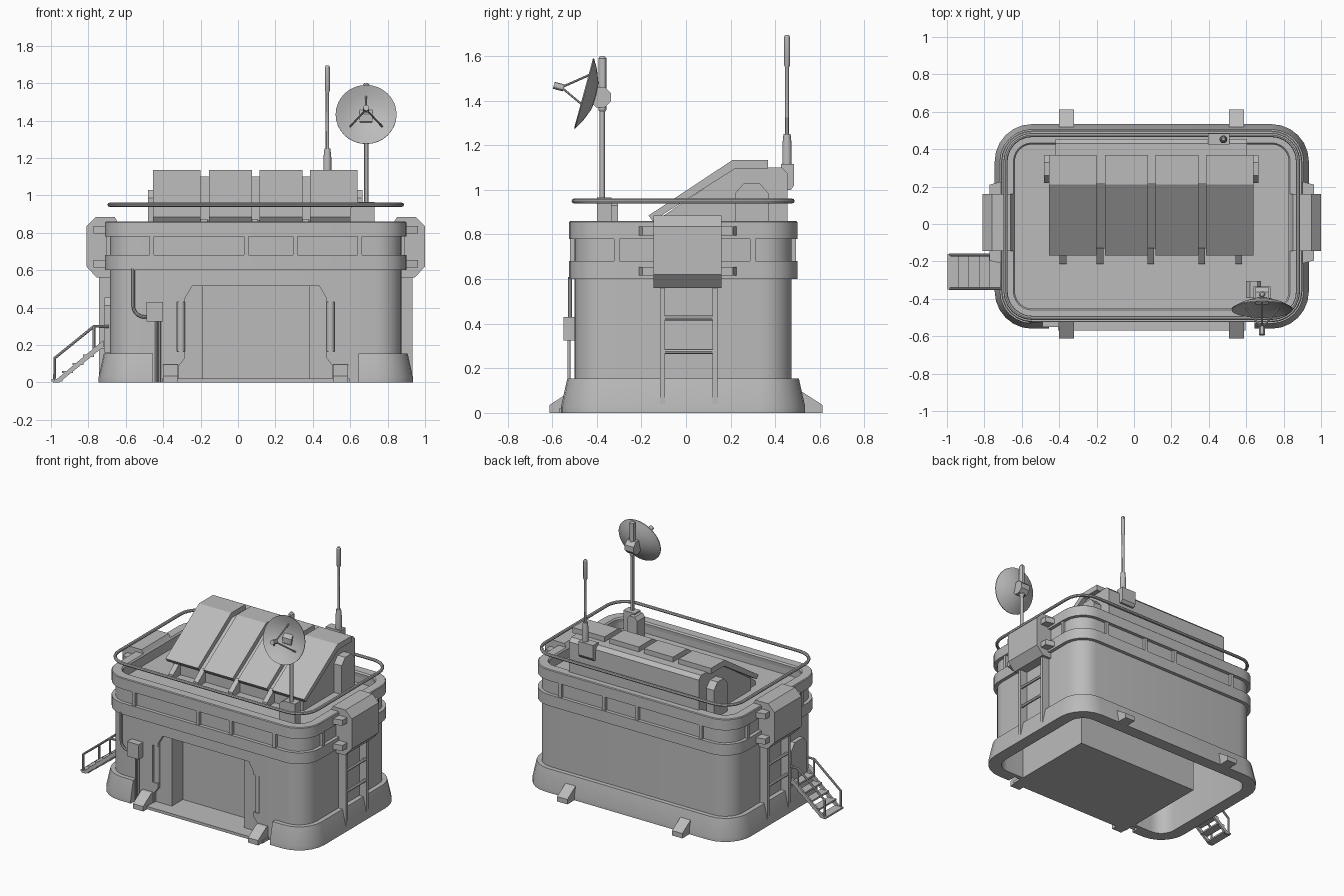
import bpy, bmesh, math
from mathutils import Vector, Matrix

old = bpy.data.objects.get("Cube")
if old:
    bpy.data.objects.remove(old, do_unlink=True)

CX, CY = 0.095, -0.013          # centre of the building
grey = bpy.data.materials.new("plain_grey")
grey.use_nodes = True
grey.diffuse_color = (0.5, 0.5, 0.5, 1)
grey.node_tree.nodes["Principled BSDF"].inputs["Base Color"].default_value = (0.5, 0.5, 0.5, 1)
parts = []


def finish(name, bm):
    bmesh.ops.remove_doubles(bm, verts=bm.verts, dist=1e-5)
    bmesh.ops.recalc_face_normals(bm, faces=bm.faces)
    me = bpy.data.meshes.new(name)
    bm.to_mesh(me)
    bm.free()
    ob = bpy.data.objects.new(name, me)
    bpy.context.collection.objects.link(ob)
    me.materials.append(grey)
    parts.append(ob)
    return ob


def prism(name, pts, axis, lo, hi):
    """Extrude a flat outline along one axis."""
    place = {"x": lambda a, b, t: (t, a, b),
             "y": lambda a, b, t: (a, t, b),
             "z": lambda a, b, t: (a, b, t)}[axis]
    bm = bmesh.new()
    ends = [[bm.verts.new(place(a, b, t)) for a, b in pts] for t in (lo, hi)]
    bm.faces.new(ends[0])
    bm.faces.new(ends[1])
    for i in range(len(pts)):
        j = (i + 1) % len(pts)
        bm.faces.new((ends[0][i], ends[0][j], ends[1][j], ends[1][i]))
    return finish(name, bm)


def box(name, x0, x1, y0, y1, z0, z1):
    return prism(name, [(x0, y0), (x1, y0), (x1, y1), (x0, y1)], "z", z0, z1)


def outline(r, seg=6):
    """Rounded rectangle whose corner centres stay fixed while r grows."""
    pts = []
    for k, (sx, sy) in enumerate([(1, 1), (-1, 1), (-1, -1), (1, -1)]):
        for i in range(seg + 1):
            a = math.pi / 2 * (k + i / seg)
            pts.append((CX + sx * 0.64 + r * math.cos(a), CY + sy * 0.347 + r * math.sin(a)))
    return pts


def loft(name, rings, closed):
    """Join rounded rectangles (r, z); closed makes a ring, else the ends are capped."""
    bm = bmesh.new()
    loops = [[bm.verts.new((x, y, z)) for x, y in outline(r)] for r, z in rings]
    pairs = list(zip(loops, loops[1:]))
    if closed:
        pairs.append((loops[-1], loops[0]))
    else:
        bm.faces.new(loops[0])
        bm.faces.new(loops[-1])
    n = len(loops[0])
    for a, b in pairs:
        for i in range(n):
            bm.faces.new((a[i], a[(i + 1) % n], b[(i + 1) % n], b[i]))
    return finish(name, bm)


def lathe(name, profile, at, direction=(0, 0, 1), steps=24):
    """Spin a (radius, height) profile around a direction."""
    bm = bmesh.new()
    vs = [bm.verts.new((r, 0, h)) for r, h in profile]
    es = [bm.edges.new(p) for p in zip(vs, vs[1:])]
    bmesh.ops.spin(bm, geom=vs + es, cent=(0, 0, 0), axis=(0, 0, 1),
                   angle=2 * math.pi, steps=steps)
    rot = Vector(direction).to_track_quat("Z", "Y").to_matrix().to_4x4()
    bm.transform(Matrix.Translation(at) @ rot)
    return finish(name, bm)


def rod(name, p, q, r, steps=12):
    d = Vector(q) - Vector(p)
    return lathe(name, [(0, 0), (r, 0), (r, d.length), (0, d.length)], p, d, steps)


def tube(name, pts, r, cyclic=False):
    cu = bpy.data.curves.new(name, "CURVE")
    cu.dimensions = "3D"
    cu.bevel_depth = r
    cu.bevel_resolution = 2
    cu.use_fill_caps = True
    sp = cu.splines.new("POLY")
    sp.points.add(len(pts) - 1)
    for p, co in zip(sp.points, pts):
        p.co = (*co, 1)
    sp.use_cyclic_u = cyclic
    ob = bpy.data.objects.new(name, cu)
    bpy.context.collection.objects.link(ob)
    bpy.ops.object.select_all(action="DESELECT")
    ob.select_set(True)
    bpy.context.view_layer.objects.active = ob
    bpy.ops.object.convert(target="MESH")
    ob = bpy.context.view_layer.objects.active
    ob.data.materials.clear()
    ob.data.materials.append(grey)
    parts.append(ob)


def cut(ob, cutter):
    mod = ob.modifiers.new("cut", "BOOLEAN")
    mod.operation = "DIFFERENCE"
    mod.solver = "EXACT"
    mod.object = cutter
    bpy.context.view_layer.objects.active = ob
    bpy.ops.object.modifier_apply(modifier=mod.name)
    parts.remove(cutter)
    bpy.data.objects.remove(cutter, do_unlink=True)


# Hollow body with parapet and roof deck, open underneath
body = loft("body", [(0.11, 0.74), (0.11, 0), (0.14, 0), (0.14, 0.85), (0.095, 0.85), (0.095, 0.78)], False)
half = [(0.41, 0), (0.41, 0.09), (0.378, 0.13), (0.378, 0.165), (0.42, 0.165),
        (0.42, 0.43), (0.378, 0.43), (0.378, 0.45), (0.34, 0.515)]
door = [(CX + x, z) for x, z in half] + [(CX - x, z) for x, z in reversed(half)]
door = [(x, z if z else -0.1) for x, z in door]
cut(body, prism("door_cutter", door, "y", -0.8, -0.4))

# Base skirt, left open at the doorway
skirt = loft("base_skirt", [(0.2, 0), (0.2, 0.03), (0.172, 0.155), (0.13, 0.155), (0.13, 0)], True)
cut(skirt, box("skirt_cutter", CX - 0.55, CX + 0.55, -0.9, -0.3, -0.1, 0.4))

# Bands around the wall
loft("lower_band", [(0.165, 0.6), (0.165, 0.68), (0.13, 0.68), (0.13, 0.6)], True)
loft("upper_band", [(0.165, 0.78), (0.165, 0.855), (0.16, 0.86), (0.1, 0.86), (0.092, 0.85), (0.1, 0.78)], True)
for x in (-0.46, 0.045, 0.305, 0.65):
    for y in (CY - 0.495, CY + 0.495):
        box("band_stud", x - 0.012, x + 0.012, y - 0.012, y + 0.012, 0.68, 0.78)
for s in (-1, 1):
    for y in (-0.31, 0.3):
        x = CX + s * 0.787
        box("band_stud", x - 0.012, x + 0.012, y - 0.012, y + 0.012, 0.68, 0.78)

# Rail ring
tube("guard_rail", [(x, y, 0.95) for x, y in outline(0.142)], 0.011, True)

# Door recess room, lintel, slot rollers and floor slab
room = [(-0.5, -0.475), (-0.285, -0.475), (-0.285, -0.35), (0.285, -0.35),
        (0.285, -0.475), (0.5, -0.475), (0.5, 0.15), (-0.5, 0.15)]
prism("door_room", [(CX + x, y) for x, y in room], "z", 0, 0.56)
box("door_lintel", CX - 0.285, CX + 0.285, -0.475, -0.34, 0.515, 0.555)
box("door_floor", CX - 0.5, CX + 0.5, -0.57, -0.34, 0, 0.02)
for s in (-1, 1):
    x = CX + s * 0.4
    rod("slot_roller", (x, -0.475, 0.165), (x, -0.475, 0.43), 0.021, 16)

# Wedge feet front and back
for x in (-0.36, 0.548):
    for s in (-1, 1):
        prism("wedge_foot", [(s * 0.45, 0), (s * 0.613, 0), (s * 0.613, 0.035),
                             (s * 0.52, 0.095), (s * 0.45, 0.095)], "x", x - 0.04, x + 0.04)

# Side cabinets, their braces and ladders
cabinet = [(0.74, 0.56), (0.85, 0.56), (0.905, 0.62), (0.905, 0.835), (0.855, 0.885), (0.755, 0.885), (0.74, 0.86)]
brace = [(0.79, -0.215), (0.868, -0.195), (0.868, 0.21), (0.79, 0.23)]
for s in (-1, 1):
    prism("side_cabinet", [(CX + s * x, z) for x, z in cabinet], "y", -0.145, 0.16)
    for z in (0.635, 0.815):
        prism("cabinet_brace", [(CX + s * x, y) for x, y in brace], "z", z - 0.02, z + 0.02)
    x0, x1 = sorted((CX + s * 0.775, CX + s * 0.838))
    for y in (-0.105, 0.13):
        box("ladder_rail", x0, x1, y - 0.011, y + 0.011, 0, 0.57)
    for z in (0.275, 0.425):
        rod("ladder_rung", (CX + s * 0.825, -0.105, z), (CX + s * 0.825, 0.13, z), 0.011)

# Small side door and stairs
prism("side_door", [(-0.34, 0.16), (-0.17, 0.16), (-0.17, 0.41), (-0.205, 0.455),
                    (-0.305, 0.455), (-0.34, 0.41)], "x", -0.715, -0.66)
for y in (-0.345, -0.165):
    prism("stair_stringer", [(-0.99, 0), (-0.955, 0), (-0.72, 0.19), (-0.72, 0.225)],
          "y", y - 0.007, y + 0.007)
    tube("stair_handrail", [(-0.98, y, 0.01), (-0.98, y, 0.13), (-0.77, y, 0.3), (-0.69, y, 0.3)], 0.008)
    rod("handrail_post", (-0.77, y, 0.17), (-0.77, y, 0.3), 0.007)
for i in range(5):
    x, z = -0.968 + i * 0.056, 0.012 + i * 0.0435
    box("stair_tread", x - 0.03, x + 0.03, -0.35, -0.16, z - 0.006, z + 0.006)

# Wall pipe and junction box
bend = [(-0.50 + 0.06 * math.cos(a), -0.52, 0.41 + 0.06 * math.sin(a))
        for a in [math.pi * (1 + i / 12) for i in range(7)]]
tube("wall_pipe", [(-0.56, -0.52, 0.61)] + bend + [(-0.48, -0.52, 0.35)], 0.009)
box("junction_box", -0.49, -0.4, -0.55, -0.49, 0.325, 0.43)
for x in (-0.437, -0.418):
    rod("cable_pipe", (x, -0.525, 0), (x, -0.525, 0.33), 0.007)

# Roof house with sloped panels, feet and side vents
prism("roof_house", [(-0.13, 0.775), (-0.13, 0.865), (0.22, 1.1), (0.43, 1.1), (0.455, 1.075), (0.455, 0.775)],
      "x", -0.42, 0.605)
for x0, x1 in ((-0.455, -0.2), (-0.155, 0.075), (0.115, 0.345), (0.385, 0.64)):
    prism("roof_panel", [(-0.168, 0.885), (0.21, 1.135), (0.368, 1.135), (0.368, 1.095),
                         (0.22, 1.095), (-0.15, 0.86)], "x", x0, x1)
for x in (-0.38, -0.182, 0.09, 0.362, 0.56):
    prism("panel_foot", [(-0.215, 0.775), (-0.215, 0.81), (-0.13, 0.875), (-0.1, 0.775)],
          "x", x - 0.018, x + 0.018)
vent = [(0.22, 0.775), (0.22, 0.985), (0.26, 1.03), (0.33, 1.03), (0.37, 0.985), (0.37, 0.775)]
prism("side_vent", vent, "x", 0.6, 0.665)
prism("side_vent", vent, "x", -0.48, -0.415)

# Whip antenna on its bracket
prism("antenna_bracket", [(0.425, 1.115), (0.485, 1.115), (0.485, 1.02), (0.47, 1.0), (0.425, 1.0)],
      "x", 0.395, 0.51)
lathe("whip_antenna", [(0, 1.1), (0.021, 1.1), (0.021, 1.2), (0.016, 1.25), (0.009, 1.25), (0.009, 1.55),
                       (0.014, 1.56), (0.014, 1.685), (0.008, 1.695), (0, 1.695)], (0.478, 0.453, 0), steps=12)

# Dish mast, housing, dish and feed
DX = 0.685
lathe("dish_mast", [(0, 0.78), (0.012, 0.78), (0.012, 1.35), (0.018, 1.36), (0.018, 1.59),
                    (0.01, 1.6), (0, 1.6)], (DX, -0.375, 0), steps=12)
box("mast_block", 0.64, 0.73, -0.4, -0.335, 0.775, 0.965)
prism("mast_housing", [(0.6, 0.775), (0.6, 0.93), (0.62, 0.955), (0.66, 0.955), (0.68, 0.93), (0.68, 0.775)],
      "y", -0.395, -0.305)
facing = Vector((0, -0.965, 0.26))
rim = Vector((DX, -0.4575, 1.4325))
lathe("dish", [(0, -0.048), (0.06, -0.041), (0.12, -0.02), (0.163, 0.002), (0.163, -0.003),
               (0.12, -0.028), (0.06, -0.051), (0, -0.058)], rim, facing, 32)
prism("dish_mount", [(-0.383 + 0.05 * math.cos(a), 1.415 + 0.05 * math.sin(a))
                     for a in [math.pi * (i + 0.5) / 4 for i in range(8)]], "x", DX - 0.035, DX + 0.035)
tip = rim + facing * 0.105
rod("dish_feed", tip - facing * 0.01, tip + facing * 0.035, 0.016)
up = Vector((0, 0.26, 0.965))
for a in (90, 215, 325):
    t = math.radians(a)
    foot = rim - facing * 0.025 + 0.105 * (up * math.sin(t) + Vector((math.cos(t), 0, 0)))
    rod("feed_strut", foot, tip, 0.005, 8)

# Smooth the curves, keep the edges crisp
bpy.ops.object.select_all(action="DESELECT")
for ob in parts:
    ob.select_set(True)
bpy.context.view_layer.objects.active = parts[0]
bpy.ops.object.shade_smooth_by_angle(angle=math.radians(30))
